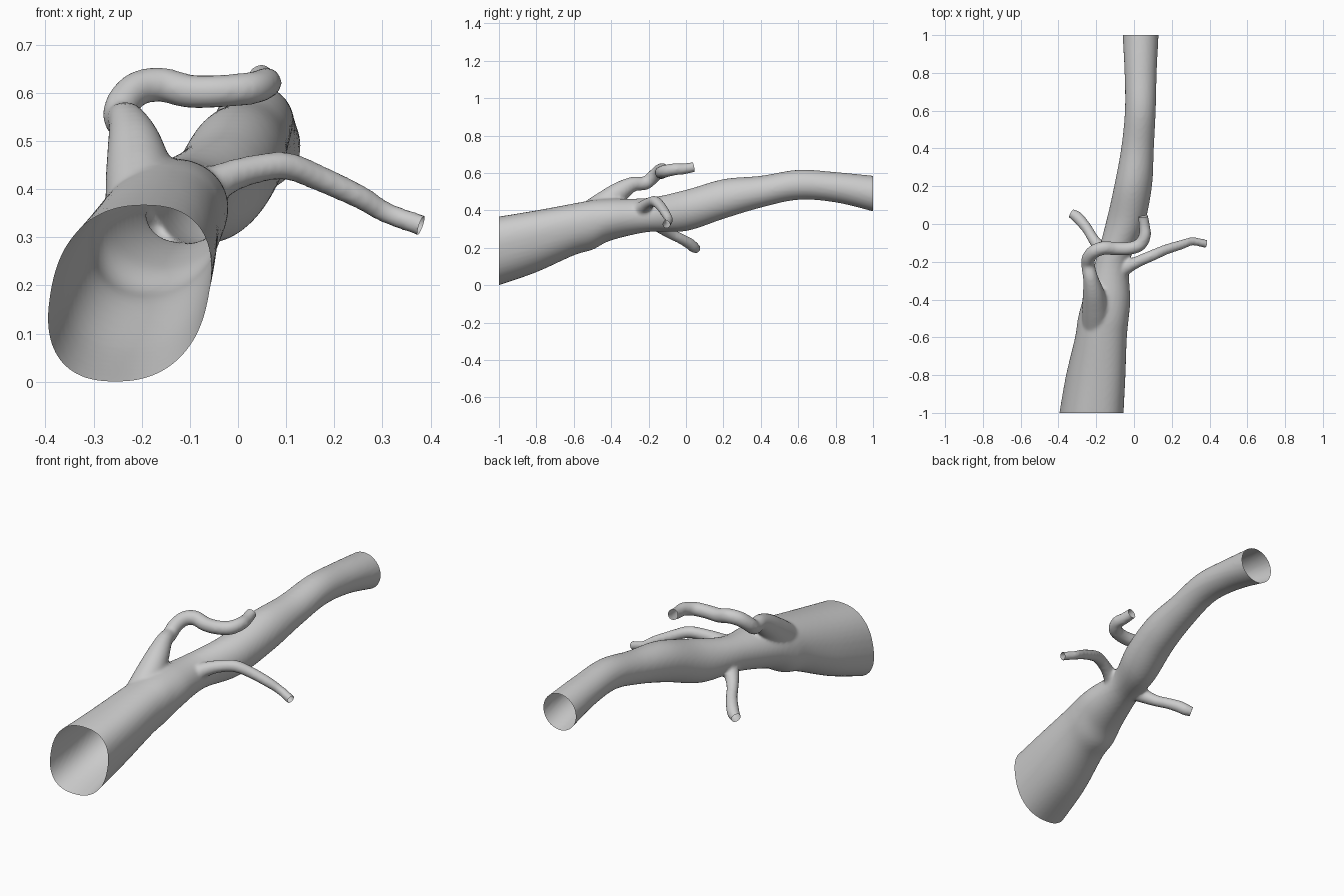
import bpy, bmesh, math
from mathutils import Vector

if "Cube" in bpy.data.objects:
    bpy.data.objects.remove(bpy.data.objects["Cube"])

SIDES = 40


def spline(rows, steps):
    """Catmull-Rom interpolation through rows of numbers."""
    rows = [Vector(r) for r in rows]
    ext = [rows[0] * 2 - rows[1]] + rows + [rows[-1] * 2 - rows[-2]]
    out = []
    for i in range(1, len(ext) - 2):
        a, b, c, d = ext[i - 1:i + 3]
        for k in range(steps):
            t = k / steps
            out.append(0.5 * (2 * b + (c - a) * t + (2 * a - 5 * b + 4 * c - d) * t * t
                              + (3 * b - a - 3 * c + d) * t ** 3))
    return out + [rows[-1]]


def skin(bm, rings):
    """Closed tube through a list of point rings."""
    vr = [[bm.verts.new(p) for p in ring] for ring in rings]
    for r, s in zip(vr, vr[1:]):
        for j in range(SIDES):
            k = (j + 1) % SIDES
            bm.faces.new((r[j], r[k], s[k], s[j]))
    bm.faces.new(vr[0][::-1])
    bm.faces.new(vr[-1])


def add_trunk(bm, sections):
    """Rows: y, left x, right x, bottom z, top z, shear, squareness."""
    rings = []
    for y, x0, x1, z0, z1, shear, e in spline(sections, 6):
        ring = []
        for j in range(SIDES):
            a = -2 * math.pi * j / SIDES
            c, s = math.cos(a), math.sin(a)
            c = math.copysign(abs(c) ** e, c)
            s = math.copysign(abs(s) ** e, s)
            ring.append(((x0 + x1) / 2 + (x1 - x0) / 2 * c + shear * s, y,
                         (z0 + z1) / 2 + (z1 - z0) / 2 * s))
        rings.append(ring)
    skin(bm, rings)


def add_branch(bm, path):
    """Rows: x, y, z, radius. Returns the end point and direction."""
    pts = spline(path, 6)
    pos = [Vector(p[:3]) for p in pts]
    end, way = pos[-1].copy(), (pos[-1] - pos[-2]).normalized()
    pos.append(end + way * 0.03)          # overshoot, trimmed later
    radii = [p[3] for p in pts] + [pts[-1][3]]
    rings, u = [], Vector((0.3, 0.2, 1))
    for i, p in enumerate(pos):
        t = (pos[min(i + 1, len(pos) - 1)] - pos[max(i - 1, 0)]).normalized()
        u = (u - t * u.dot(t)).normalized()
        v = t.cross(u)
        angles = [2 * math.pi * j / SIDES for j in range(SIDES)]
        rings.append([p + (u * math.cos(a) + v * math.sin(a)) * radii[i] for a in angles])
    skin(bm, rings)
    return end, way


bm = bmesh.new()

# main trunk, wide at the front and narrow at the back
add_trunk(bm, [
    (-1.04, -0.395, -0.06, -0.015, 0.36, 0.03, 0.84),
    (-1.00, -0.39, -0.06, 0.00, 0.367, 0.03, 0.84),
    (-0.80, -0.355, -0.05, 0.07, 0.40, 0.03, 0.87),
    (-0.60, -0.31, -0.04, 0.16, 0.437, 0.02, 0.92),
    (-0.50, -0.295, -0.03, 0.19, 0.455, 0.02, 0.95),
    (-0.40, -0.27, -0.02, 0.24, 0.463, 0.01, 1),
    (-0.20, -0.205, -0.022, 0.285, 0.467, 0, 1),
    (0.00, -0.15, 0.055, 0.29, 0.51, 0.01, 1),
    (0.20, -0.105, 0.095, 0.355, 0.567, 0, 1),
    (0.40, -0.068, 0.105, 0.415, 0.585, 0, 1),
    (0.60, -0.048, 0.115, 0.457, 0.617, 0, 1),
    (0.80, -0.05, 0.12, 0.443, 0.605, 0, 1),
    (1.00, -0.06, 0.13, 0.395, 0.585, 0, 1),
    (1.04, -0.062, 0.132, 0.383, 0.58, 0, 1)])
cuts = [(Vector((0, s, 0.3)), Vector((0, s, 0)), 0.6) for s in (-1, 1)]

# upper branch: flared root, then a winding tube across the top
upper = [(-0.20, -0.52, 0.37, 0.075), (-0.205, -0.44, 0.43, 0.07),
         (-0.215, -0.36, 0.495, 0.056), (-0.23, -0.285, 0.54, 0.04),
         (-0.243, -0.22, 0.545, 0.036), (-0.24, -0.18, 0.575, 0.036),
         (-0.21, -0.145, 0.608, 0.036), (-0.16, -0.127, 0.617, 0.036),
         (-0.10, -0.13, 0.603, 0.035), (-0.03, -0.13, 0.604, 0.034),
         (0.03, -0.11, 0.61, 0.034), (0.058, -0.06, 0.62, 0.032),
         (0.055, -0.01, 0.622, 0.029), (0.048, 0.04, 0.632, 0.027)]
# right side branch: arches out and droops
right = [(-0.10, -0.27, 0.38, 0.045), (-0.03, -0.225, 0.42, 0.035),
         (0.03, -0.195, 0.44, 0.03), (0.10, -0.165, 0.448, 0.029),
         (0.17, -0.135, 0.422, 0.027), (0.25, -0.11, 0.385, 0.025),
         (0.31, -0.092, 0.35, 0.022), (0.38, -0.105, 0.325, 0.022)]
# left side branch: short and dropping
left = [(-0.11, -0.19, 0.36, 0.05), (-0.175, -0.13, 0.31, 0.036),
        (-0.215, -0.08, 0.275, 0.029), (-0.245, -0.03, 0.25, 0.028),
        (-0.28, 0.015, 0.225, 0.03), (-0.305, 0.04, 0.205, 0.03),
        (-0.33, 0.055, 0.195, 0.025)]
for path in (upper, right, left):
    cuts.append((*add_branch(bm, path), 0.055))

bmesh.ops.recalc_face_normals(bm, faces=bm.faces)
mesh = bpy.data.meshes.new("vessel_tree")
bm.to_mesh(mesh)
bm.free()
vessel = bpy.data.objects.new("vessel_tree", mesh)
bpy.context.collection.objects.link(vessel)

# fuse trunk and branches with soft junctions
rm = vessel.modifiers.new("fuse", 'REMESH')
rm.mode = 'VOXEL'
rm.voxel_size = 0.009
sm = vessel.modifiers.new("soften", 'SMOOTH')
sm.factor, sm.iterations = 0.5, 6
dg = bpy.context.evaluated_depsgraph_get()
fused = bpy.data.meshes.new_from_object(vessel.evaluated_get(dg))
vessel.modifiers.clear()
vessel.data = fused

# cut every end open
bm = bmesh.new()
bm.from_mesh(fused)
for point, way, reach in cuts:
    faces = [f for f in bm.faces if (f.calc_center_median() - point).length < reach]
    geom = set(faces)
    for f in faces:
        geom.update(f.edges)
        geom.update(f.verts)
    bmesh.ops.bisect_plane(bm, geom=list(geom), dist=1e-5, plane_co=point,
                           plane_no=way, clear_outer=True)
for f in bm.faces:
    f.smooth = True
bm.to_mesh(fused)
bm.free()
